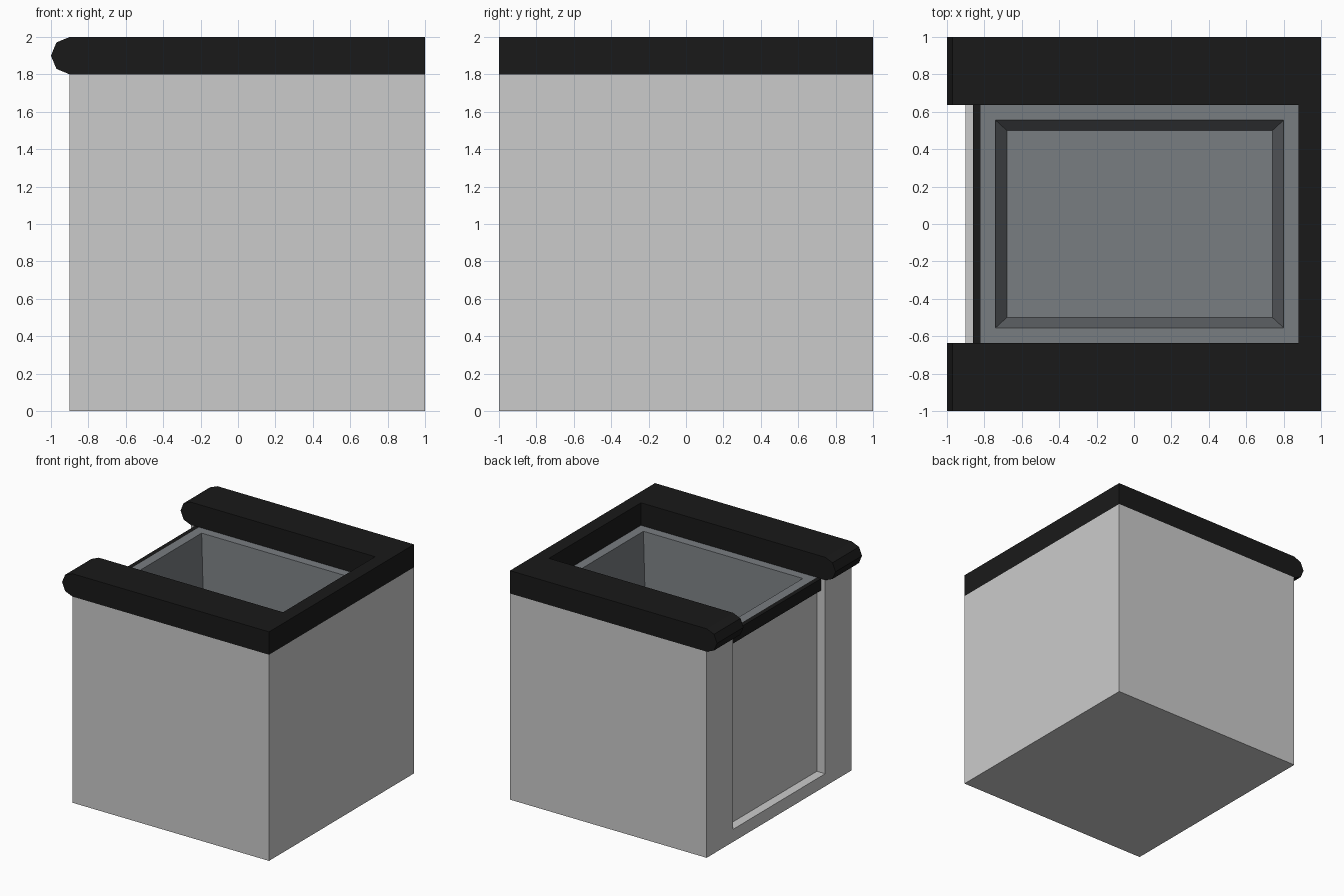
import bpy, bmesh, math

if "Cube" in bpy.data.objects:
    bpy.data.objects.remove(bpy.data.objects["Cube"])


def material(name, rgb):
    m = bpy.data.materials.new(name)
    m.diffuse_color = (*rgb, 1)
    m.use_nodes = True
    m.node_tree.nodes["Principled BSDF"].inputs["Base Color"].default_value = m.diffuse_color
    return m


def finish(name, bm, mat=None):
    bmesh.ops.recalc_face_normals(bm, faces=bm.faces)
    me = bpy.data.meshes.new(name)
    bm.to_mesh(me)
    bm.free()
    ob = bpy.data.objects.new(name, me)
    bpy.context.collection.objects.link(ob)
    if mat:
        me.materials.append(mat)
    return ob


def box(name, x, y, z, mat=None):
    bm = bmesh.new()
    bmesh.ops.create_cube(bm, size=1)
    for v in bm.verts:
        v.co = [a[0] if c < 0 else a[1] for c, a in zip(v.co, (x, y, z))]
    return finish(name, bm, mat)


def cut(ob, cutter):
    cutter.hide_render = True
    cutter.hide_viewport = True
    mod = ob.modifiers.new(cutter.name, 'BOOLEAN')
    mod.operation = 'DIFFERENCE'
    mod.solver = 'EXACT'
    mod.object = cutter


black = material("worktop_black", (0.01, 0.01, 0.01))
steel = material("sink_grey", (0.19, 0.205, 0.22))
HALF = 0.635   # half width of the sink opening

# Cabinet with a recessed front panel and a well for the basin
cabinet = box("cabinet", (-0.9, 1), (-1, 1), (0, 1.8))
cut(cabinet, box("panel_cutter", (-1.2, -0.82), (-HALF, HALF), (0.11, 2.2)))
cut(cabinet, box("well_cutter", (-0.78, 0.84), (-0.6, 0.6), (1.05, 2.2)))

# U-shaped worktop with a faceted rounded nose
profile = [(1, 1.8), (1, 2)]
for i in range(5):
    a = math.pi / 2 + i * math.pi / 4
    profile.append((-0.9 + 0.1 * math.cos(a), 1.9 + 0.1 * math.sin(a)))
bm = bmesh.new()
face = bm.faces.new([bm.verts.new((x, -1, z)) for x, z in profile])
ext = bmesh.ops.extrude_face_region(bm, geom=[face])
bmesh.ops.translate(bm, vec=(0, 2, 0),
                    verts=[g for g in ext["geom"] if isinstance(g, bmesh.types.BMVert)])
worktop = finish("worktop", bm, black)
cut(worktop, box("worktop_cutter", (-1.5, 0.88), (-HALF, HALF), (1.5, 2.5)))

# Dark strip in front of the sink
box("front_strip", (-0.86, -0.82), (-HALF, HALF), (1.7, 1.803), black)

# Sink: flat rim, tapered walls and floor
bm = bmesh.new()
loops = []
for x0, x1, y, z in ((-0.82, 0.88, HALF, 1.803), (-0.74, 0.80, 0.555, 1.803),
                     (-0.68, 0.74, 0.5, 1.1)):
    loops.append([bm.verts.new(p) for p in
                  ((x0, -y, z), (x1, -y, z), (x1, y, z), (x0, y, z))])
for a, b in zip(loops, loops[1:]):
    for i in range(4):
        j = (i + 1) % 4
        bm.faces.new((a[i], a[j], b[j], b[i]))
floor = bm.faces.new(loops[-1])
sink = finish("sink", bm, steel)
# Face the open shell upward
if max(sink.data.polygons, key=lambda p: p.area).normal.z < 0:
    sink.data.flip_normals()
